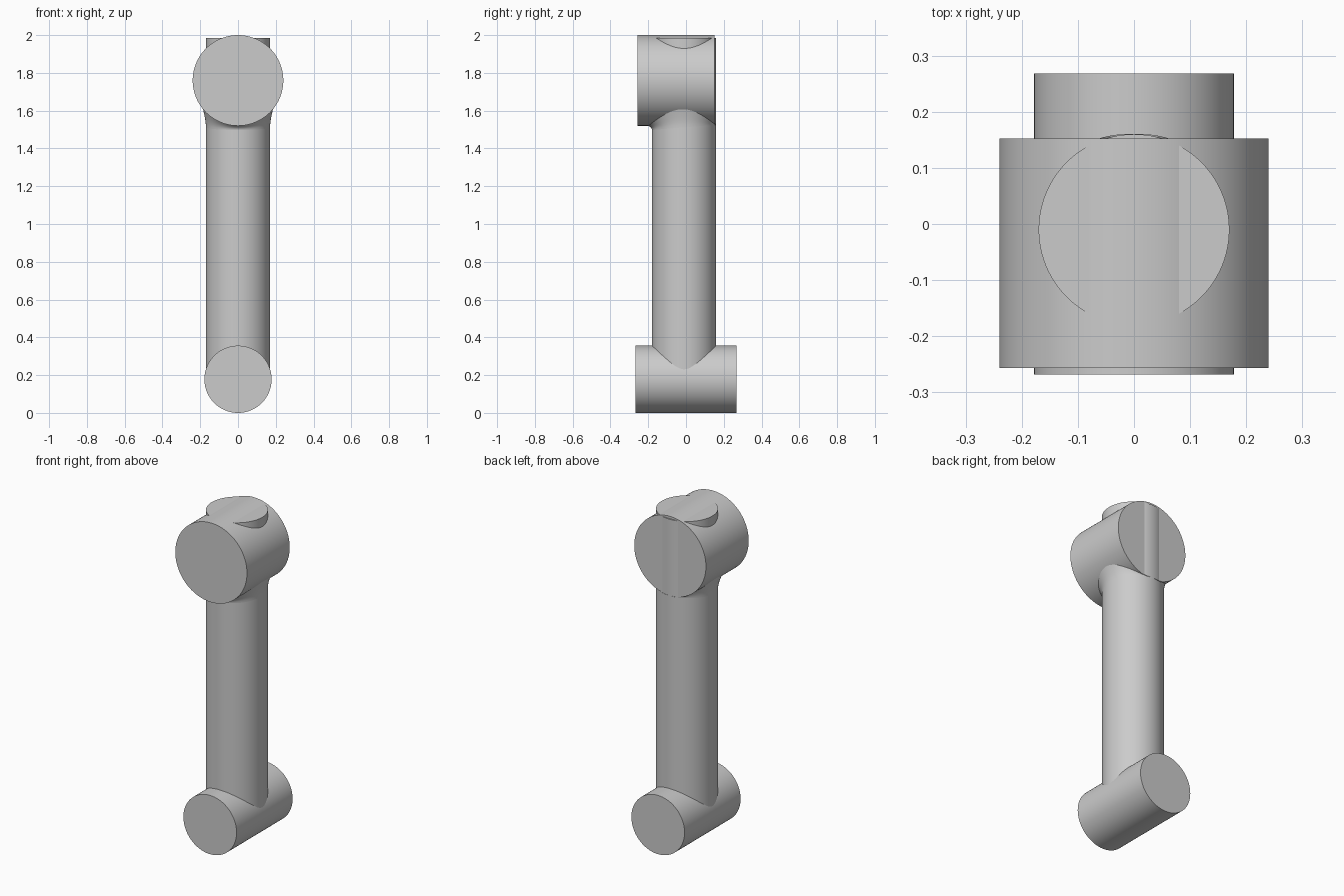
import bpy, bmesh, math
from mathutils import Matrix, Vector

cube = bpy.data.objects.get("Cube")
if cube:
    bpy.data.objects.remove(cube, do_unlink=True)

SIDES = 96
ARM_R, ARM_Y = 0.17, -0.01
HEAD_R, HEAD_Z = 0.24, 1.76

grey = bpy.data.materials.new("plain_grey")
grey.use_nodes = True
grey.diffuse_color = (0.6, 0.6, 0.6, 1)
grey.node_tree.nodes["Principled BSDF"].inputs["Base Color"].default_value = (0.6, 0.6, 0.6, 1)


def finish(name, bm):
    bmesh.ops.recalc_face_normals(bm, faces=bm.faces)
    mesh = bpy.data.meshes.new(name)
    bm.to_mesh(mesh)
    bm.free()
    mesh.materials.append(grey)
    obj = bpy.data.objects.new(name, mesh)
    bpy.context.collection.objects.link(obj)
    bpy.ops.object.select_all(action='DESELECT')
    obj.select_set(True)
    bpy.context.view_layer.objects.active = obj
    bpy.ops.object.shade_smooth_by_angle(angle=math.radians(35))
    return obj


def cylinder(name, radius, start, end):
    """Capped cylinder between two points."""
    a, b = Vector(start), Vector(end)
    turn = (b - a).to_track_quat('Z', 'Y').to_matrix().to_4x4()
    bm = bmesh.new()
    bmesh.ops.create_cone(bm, cap_ends=True, segments=SIDES, radius1=radius,
                          radius2=radius, depth=(b - a).length,
                          matrix=Matrix.Translation((a + b) / 2) @ turn)
    return finish(name, bm)


# Cross pins at both ends and the arm between them
cylinder("lower_pin", 0.178, (0, -0.268, 0.178), (0, 0.268, 0.178))
cylinder("upper_head", HEAD_R, (0, -0.257, HEAD_Z), (0, 0.152, HEAD_Z))
cylinder("arm", ARM_R, (0, ARM_Y, 0.178), (0, ARM_Y, 1.986))


# Flared fillet under the head, fading out towards the back
def fillet_ring(bm, t):
    ring = []
    for i in range(SIDES):
        a = 2 * math.pi * i / SIDES
        front = (1 - math.sin(a)) / 2
        r = ARM_R + 0.022 * math.sqrt(front) * t ** 2
        x, y = r * math.cos(a), ARM_Y + r * math.sin(a)
        low = 1.525 - 0.027 * front
        high = HEAD_Z - math.sqrt(HEAD_R ** 2 - x ** 2) + 0.002
        ring.append(bm.verts.new((x, y, low + (max(high, low) - low) * t)))
    return ring


bm = bmesh.new()
rings = [fillet_ring(bm, k / 6) for k in range(7)]
for lower, upper in zip(rings, rings[1:]):
    for i in range(SIDES):
        j = (i + 1) % SIDES
        bm.faces.new((lower[i], lower[j], upper[j], upper[i]))
finish("head_fillet", bm)
